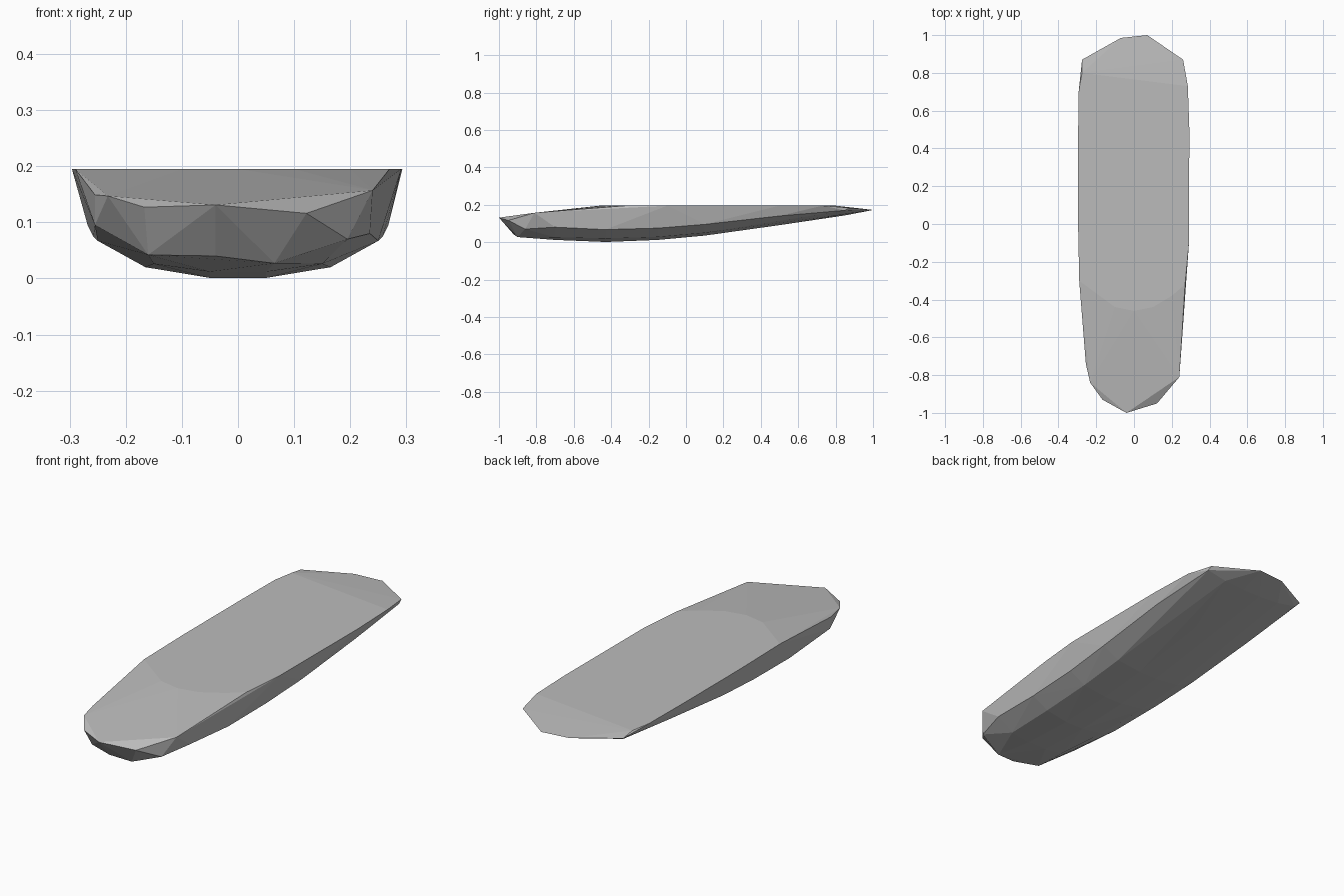
import bpy
import bmesh

cube = bpy.data.objects.get("Cube")
if cube:
    bpy.data.objects.remove(cube, do_unlink=True)

gray = bpy.data.materials.new("plain_gray")
gray.use_nodes = True
color = (0.5, 0.5, 0.5, 1)
gray.diffuse_color = color
gray.node_tree.nodes["Principled BSDF"].inputs["Base Color"].default_value = color

# Flat deck outline, with a curved front border
TOP = 0.195
deck = [(-.275, .8), (-.293, .7), (-.296, .45), (-.296, 0), (-.29, -.3),
        (-.2, -.37), (-.1, -.44), (0, -.46), (.1, -.44), (.2, -.38),
        (.27, -.32), (.291, -.1), (.293, .5), (.285, .73)]
points = [(x, y, TOP) for x, y in deck]

# Drooping nose rim and raised tail rim
points += [(-.255, -.74, .149), (-.232, -.84, .147), (-.167, -.93, .127),
           (-.04, -1, .131), (.122, -.95, .116), (.24, -.81, .157)]
points += [(-.275, .87, .184), (-.07, .985, .174), (.07, 1, .172), (.26, .87, .184)]

# Underside of the nose
points += [(-.255, -.73, .095), (-.16, -.88, .042), (-.04, -.92, .04),
           (.065, -.9, .027), (.195, -.86, .07)]

# Rounded belly: y, keel height, bilge half width and height, chine half width and height
belly = [(-.7, .012, .15, .026, .235, .08),
         (-.43, .001, .165, .02, .25, .067),
         (-.15, .012, .175, .028, .258, .075),
         (.1, .035, .18, .05, .268, .095),
         (.5, .091, .18, .105, .275, .14),
         (.85, .143, .16, .15, .262, .17)]
for y, keel, bilge_x, bilge_z, chine_x, chine_z in belly:
    for side in (-1, 1):
        points += [(side * .05, y, keel), (side * bilge_x, y, bilge_z),
                   (side * chine_x, y, chine_z)]

# Wrap the points in a faceted shell
bm = bmesh.new()
for p in points:
    bm.verts.new(p)
hull = bmesh.ops.convex_hull(bm, input=bm.verts)
loose = {v for v in hull["geom_interior"] if isinstance(v, bmesh.types.BMVert)}
bmesh.ops.delete(bm, geom=list(loose), context='VERTS')
bmesh.ops.dissolve_limit(bm, angle_limit=0.01, verts=bm.verts, edges=bm.edges)
bmesh.ops.recalc_face_normals(bm, faces=bm.faces)
mesh = bpy.data.meshes.new("faceted_slab")
bm.to_mesh(mesh)
bm.free()
mesh.materials.append(gray)
slab = bpy.data.objects.new("faceted_slab", mesh)
bpy.context.collection.objects.link(slab)
